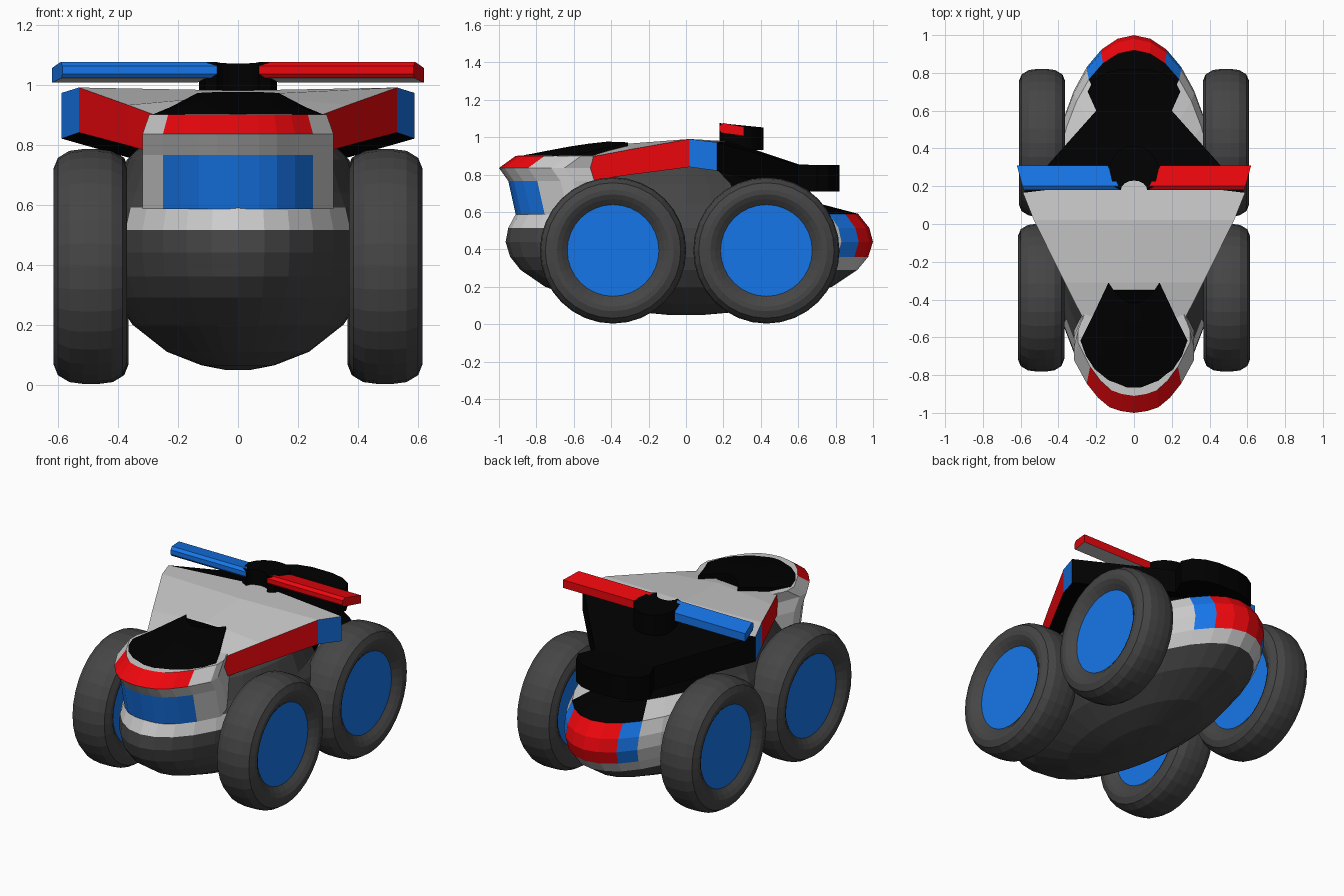
import bpy, bmesh
from math import sin, cos, pi, sqrt

if "Cube" in bpy.data.objects:
    bpy.data.objects.remove(bpy.data.objects["Cube"])

PALETTE = {
    "dark": (0.06, 0.06, 0.06, 1), "black": (0.0, 0.0, 0.0, 1),
    "light": (0.68, 0.68, 0.68, 1), "grey": (0.52, 0.52, 0.52, 1),
    "red": (0.85, 0.002, 0.004, 1), "blue": (0.008, 0.18, 0.82, 1),
}
NAMES = list(PALETTE)
MATS = []
for key, rgba in PALETTE.items():
    m = bpy.data.materials.new(key)
    m.diffuse_color = rgba
    m.use_nodes = True
    m.node_tree.nodes["Principled BSDF"].inputs["Base Color"].default_value = m.diffuse_color
    MATS.append(m)


def loft(name, rings, colour, closed=True, caps=(None, None)):
    """Skin a list of equal-length point rings; colour(row, seg) names each face's paint."""
    bm = bmesh.new()
    vs = [[bm.verts.new(p) for p in r] for r in rings]
    n = len(rings[0])
    for i in range(len(rings) - 1):
        for j in range(n if closed else n - 1):
            k = (j + 1) % n
            f = bm.faces.new((vs[i][j], vs[i][k], vs[i + 1][k], vs[i + 1][j]))
            f.material_index = NAMES.index(colour(i, j))
    for ring, cap in zip((vs[0], vs[-1]), caps):
        if cap:
            bm.faces.new(ring).material_index = NAMES.index(cap)
    bmesh.ops.recalc_face_normals(bm, faces=bm.faces)
    me = bpy.data.meshes.new(name)
    bm.to_mesh(me)
    bm.free()
    for m in MATS:
        me.materials.append(m)
    ob = bpy.data.objects.new(name, me)
    bpy.context.collection.objects.link(ob)
    return ob


# Wheels: revolved tyre with recessed hub discs on both faces
TYRE = [(0.085, 0.245), (0.108, 0.275), (0.122, 0.3), (0.123, 0.325), (0.108, 0.362),
        (0.07, 0.385), (0.025, 0.391)]
profile = TYRE + [(-x, r) for x, r in reversed(TYRE)]
SEG = 32
for side, s in (("left", -1), ("right", 1)):
    for end, cx, cy in (("front", 0.492, -0.39), ("rear", 0.487, 0.43)):
        rings = [[(s * cx + x, cy + r * cos(2 * pi * j / SEG), 0.394 + r * sin(2 * pi * j / SEG))
                  for j in range(SEG)] for x, r in profile]
        loft(f"{end}_{side}_wheel", rings, lambda i, j: "dark", caps=("blue", "blue"))

# Hull: stacked oval rings (z, front length, rear length, half width)
LEVELS = []
for z in (0.05, 0.065, 0.11, 0.2, 0.29, 0.36, 0.44):
    k = sqrt(max(0, 1 - ((0.45 - z) / 0.4) ** 2))
    LEVELS.append((z, 0.965 * k, k, 0.45 * k))
LEVELS[0] = (0.05, 0.1, 0.1, 0.045)
LEVELS += [(0.515, 0.95, 0.98, 0.45), (0.59, 0.91, 0.92, 0.43), (0.64, 0.8, 0.73, 0.41),
           (0.75, 0.7, 0.62, 0.37), (0.84, 0.55, 0.4, 0.28)]


def hull_colour(i, j):
    step = min(j, 31 - j)          # segments counted from the tail (0) to the nose (15)
    if i in (5, 6, 7) and step < 6:
        return "red" if step < 2 else "blue" if step == 2 else "light"
    if i == 4 and step < 6:
        return "light"
    if i >= 8 and step < 6:
        return "light" if i == 8 and step > 2 else "black"
    if i == 7 and step > 10:
        return "light"
    return "dark"


hull = []
for z, yf, yr, w in LEVELS:
    ang = [2 * pi * j / 32 for j in range(32)]
    pinch = 0.35 if z > 0.6 else 0       # upper hull narrows towards the tail
    hull.append([(w * sin(a) * (1 - pinch * max(0, cos(a))),
                  (yr if cos(a) > 0 else yf) * cos(a), z) for a in ang])
loft("hull", hull, hull_colour, caps=("dark", "dark"))

# Nose tower: one plan outline, shifted and scaled per level
HALF = [(0.07, -0.99), (0.13, -0.97), (0.19, -0.92), (0.25, -0.845), (0.318, -0.72),
        (0.318, -0.65), (0.26, -0.5)]
plan = [(-x, y) for x, y in reversed(HALF)] + [(0, -1.0)] + HALF
tower = [[(x * sx, y + dy, z) for x, y in plan] for z, dy, sx in
         ((0.585, 0.09, 1), (0.765, 0.05, 1), (0.835, 0, 1), (0.9, 0.09, 0.93), (0.902, 0.14, 0.86))]


def tower_colour(i, j):
    centre = 3 <= j <= 10
    if centre and i in (0, 2):
        return "blue" if i == 0 else "red"
    return "light" if i >= 2 else "grey"


loft("nose_tower", tower, tower_colour, caps=("dark", "light"))

# Hood: domed cross-sections (y, half width, edge z, centre z), notched at the back
hood = []
for y, w, ze, zc, notch in ((-0.865, 0.05, 0.9, 0.904, 0), (-0.83, 0.14, 0.9, 0.91, 0),
                            (-0.77, 0.21, 0.9, 0.922, 0), (-0.7, 0.255, 0.9, 0.935, 0),
                            (-0.62, 0.285, 0.9, 0.95, 0), (-0.5, 0.225, 0.925, 0.965, 0.02),
                            (-0.31, 0.135, 0.972, 0.976, 0.11)):
    ts = [t / 5 for t in range(-5, 6)]
    hood.append([(w * t, y - notch * (1 - t * t), ze + (zc - ze) * (1 - t * t)) for t in ts]
                + [(w * t, y - notch * (1 - t * t), ze - 0.04) for t in reversed(ts)])
loft("hood", hood, lambda i, j: "black", caps=("black", "black"))

# Deck: wedge with red and blue flanks, grey top, black tail (y, half width, bottom, edge, centre, centre y)
DECK = [(-0.53, 0.255, 0.765, 0.89, 0.92, -0.53), (-0.31, 0.367, 0.797, 0.932, 0.965, -0.31),
        (0.02, 0.53, 0.84, 0.99, 0.98, 0.02), (0.165, 0.588, 0.82, 0.972, 0.977, 0.235),
        (0.6, 0.2, 0.71, 0.85, 0.855, 0.6), (0.7, 0.245, 0.71, 0.85, 0.85, 0.7),
        (0.76, 0.215, 0.71, 0.85, 0.85, 0.76), (0.8, 0.15, 0.71, 0.85, 0.85, 0.8),
        (0.82, 0.07, 0.71, 0.85, 0.85, 0.82)]
deck = [[(-w, y, b), (-w, y, e), (0, yc, c), (w, y, e), (w, y, b)] for y, w, b, e, c, yc in DECK]


def deck_colour(i, j):
    if i > 2 or j == 4:
        return "black"
    if j in (1, 2):
        return "grey"
    return "blue" if i == 2 else "red"


loft("deck", deck, deck_colour, caps=("grey", "black"))

# Steering post: rounded block with a concave front and a top sloping down to the back
N = 12
outline = [(0.13 * cos(pi * t / N), 0.285 + 0.13 * sin(pi * t / N)) for t in range(N + 1)]
outline += [(-0.11, 0.2)] + [(-0.07 * cos(pi * t / 8), 0.18 + 0.05 * sin(pi * t / 8))
                             for t in range(9)] + [(0.11, 0.2)]
post = [[(x, y, z - slope * (y - 0.18)) for x, y in outline]
        for z, slope in ((0.93, 0), (1.075, 0.1))]
loft("steering_post", post, lambda i, j: "black", caps=("black", "black"))

# Handlebars: slanted bars with a rounded front edge and a light underside
for side, s, paint in (("left", -1, "blue"), ("right", 1, "red")):
    section = [(0.19, 1.022), (0.18, 1.035), (0.18, 1.062), (0.2, 1.075), (0.31, 1.055), (0.31, 1.006)]
    ends = [[(s * (x0 + dx * (y - 0.18) / 0.13), y, z) for y, z in section]
            for x0, dx in ((0.07, 0.07), (0.585, 0.035))]
    loft(f"{side}_handlebar", ends, lambda i, j, p=paint: "light" if j == 5 else p, caps=(paint, paint))
